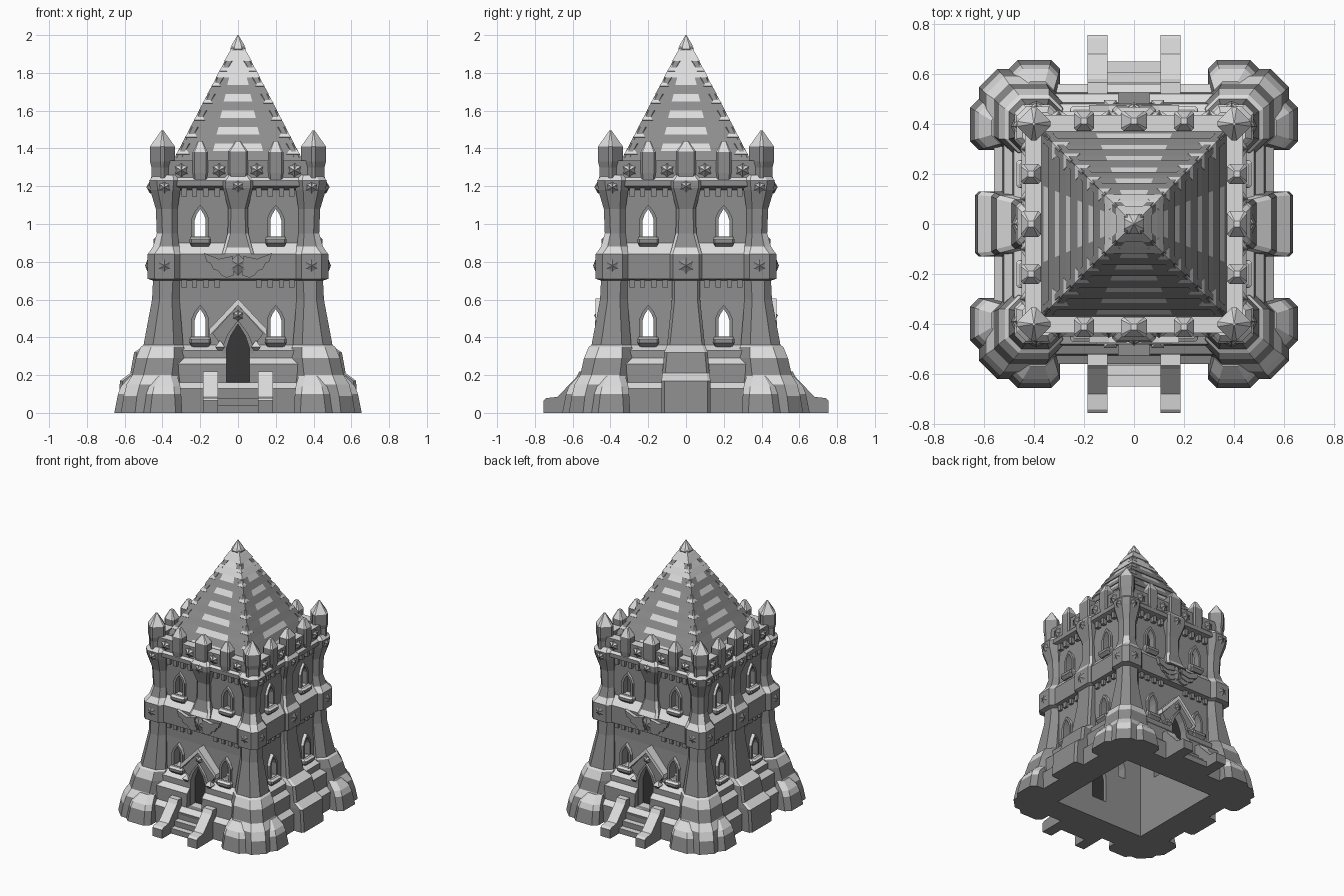
import bpy, bmesh, math
from mathutils import Matrix, Vector

if "Cube" in bpy.data.objects:
    bpy.data.objects.remove(bpy.data.objects["Cube"])

def material(name, v):
    m = bpy.data.materials.new(name)
    m.diffuse_color = (v, v, v, 1)
    m.use_nodes = True
    m.node_tree.nodes["Principled BSDF"].inputs["Base Color"].default_value = m.diffuse_color
    return m

STONE, PALE, DARK = 0, 1, 2
MATS = [material("stone_grey", 0.27), material("pale_grey", 0.72), material("door_dark", 0.04)]

def add(name, verts, faces, k=0, pale=0.3, mat=STONE):
    """Mesh turned k quarter turns; upward faces become pale."""
    me = bpy.data.meshes.new(name)
    R = Matrix.Rotation(k * math.pi / 2, 4, 'Z')
    me.from_pydata([R @ Vector(v) for v in verts], [], faces)
    bm = bmesh.new()
    bm.from_mesh(me)
    bmesh.ops.recalc_face_normals(bm, faces=bm.faces)
    bm.normal_update()
    for f in bm.faces:
        f.material_index = PALE if mat == STONE and f.normal.z > pale else mat
    bm.to_mesh(me)
    bm.free()
    for m in MATS:
        me.materials.append(m)
    ob = bpy.data.objects.new(name, me)
    bpy.context.collection.objects.link(ob)
    return ob

def tower(name, rings, **kw):
    """Stack of chamfered rectangles (x0, x1, y0, y1, z, chamfer)."""
    v, f = [], []
    for a, b, c, d, z, e in rings:
        v += [(a+e, c, z), (b-e, c, z), (b, c+e, z), (b, d-e, z),
              (b-e, d, z), (a+e, d, z), (a, d-e, z), (a, c+e, z)]
    for i in range(len(rings) - 1):
        for j in range(8):
            n = (j + 1) % 8
            f.append((i*8+j, i*8+n, i*8+8+n, i*8+8+j))
    f += [tuple(range(8)), tuple(range(len(v) - 8, len(v)))]
    return add(name, v, f, **kw)

def prism(name, pts, a, b, axis='y', **kw):
    """Outline extruded along y (points x,z) or along x (points y,z)."""
    P = (lambda p, t: (p[0], t, p[1])) if axis == 'y' else (lambda p, t: (t, p[0], p[1]))
    n = len(pts)
    v = [P(p, a) for p in pts] + [P(p, b) for p in pts]
    f = [tuple(range(n)), tuple(range(n, 2*n))]
    f += [(i, (i+1) % n, n+(i+1) % n, n+i) for i in range(n)]
    return add(name, v, f, **kw)

def box(name, x0, x1, y0, y1, z0, z1, **kw):
    return prism(name, [(x0, z0), (x1, z0), (x1, z1), (x0, z1)], y0, y1, **kw)

def arch(cx, z, w, h):
    return [(cx-w, z), (cx+w, z), (cx+w, z+h*.6), (cx+w*.65, z+h*.8), (cx, z+h),
            (cx-w*.65, z+h*.8), (cx-w, z+h*.6)]

def frame(name, outer, inner, y0, y1, **kw):
    n = len(outer)
    v = [(x, y, z) for y in (y0, y1) for loop in (outer, inner) for x, z in loop]
    f = []
    for i in range(n):
        j = (i + 1) % n
        f += [(i, j, n+j, n+i), (2*n+i, 2*n+j, 3*n+j, 3*n+i),
              (i, j, 2*n+j, 2*n+i), (n+i, n+j, 3*n+j, 3*n+i)]
    return add(name, v, f, **kw)

def star(name, cx, cz, y, r, depth=.02, **kw):
    v = [(cx, y-depth, cz), (cx, y+.02, cz)]
    for i in range(12):
        t, q = i*math.pi/6, r if i % 2 == 0 else r*.7
        v.append((cx+q*math.sin(t), y, cz+q*math.cos(t)))
    f = [(s, 2+i, 2+(i+1) % 12) for s in (0, 1) for i in range(12)]
    return add(name, v, f, pale=.6, **kw)

def gem(name, c, r, h, **kw):
    x, y, z = c
    v = [(x-r, y-r, z), (x+r, y-r, z), (x+r, y+r, z), (x-r, y+r, z), (x, y, z+h), (x, y, z-h)]
    return add(name, v, [(i, (i+1) % 4, s) for i in range(4) for s in (4, 5)], **kw)

def cut(ob, cutters):
    for c in cutters:
        m = ob.modifiers.new("cut", 'BOOLEAN')
        m.operation, m.solver, m.object = 'DIFFERENCE', 'EXACT', c
    bpy.context.view_layer.update()
    dg = bpy.context.evaluated_depsgraph_get()
    me = bpy.data.meshes.new_from_object(ob.evaluated_get(dg))
    ob.modifiers.clear()
    ob.data = me

# Cutters: hollow inside, window shafts, door shaft
hollow = box("cutter_hollow", -.37, .37, -.37, .37, -.1, 1.19, pale=9)
WIN = [(x, z) for x in (-.2, .2) for z in (.405, .935)]
OPEN = (.029, .145)
shafts = [prism("cutter_window", arch(x, z, *OPEN), -.8, .8, k=k, pale=9) for k in (0, 1) for x, z in WIN]
door_cut = prism("cutter_door", arch(0, .16, .062, .31), -.8, .8, pale=9)

# Main walls with stepped base, middle band and cornice
WALL = [(0, .56), (.13, .56), (.16, .525), (.26, .52), (.29, .485), (.33, .48), (.36, .43), (.6, .41), (.7, .41),
        (.71, .45), (.84, .45), (.875, .42), (.9, .40), (1.18, .40), (1.2, .45), (1.23, .45), (1.25, .43)]
walls = tower("walls", [(-h, h, -h, h, z, .01) for z, h in WALL])
cut(walls, [hollow, door_cut] + shafts)

# Corner pillars: z, outer reach, inner reach, chamfer
CORNER = [(0, .62, .29, .075), (.09, .605, .29, .07), (.15, .59, .30, .07), (.2, .56, .29, .06), (.29, .54, .28, .06),
          (.35, .515, .285, .055), (.36, .50, .29, .05), (.6, .455, .31, .04), (.7, .45, .31, .035),
          (.71, .478, .30, .035), (.84, .478, .30, .035), (.88, .45, .31, .035), (.95, .43, .32, .03),
          (1.08, .435, .32, .03), (1.18, .465, .305, .04), (1.23, .47, .30, .04), (1.26, .445, .31, .035)]
PILASTER = [(0, .13, .635), (.17, .13, .625), (.21, .125, .57), (.32, .115, .55), (.36, .10, .49), (.6, .075, .455),
            (.7, .075, .45), (.71, .085, .472), (.84, .085, .472), (.875, .075, .45), (.95, .055, .43),
            (1.08, .052, .43), (1.19, .08, .465), (1.23, .08, .465), (1.26, .06, .445)]

for k in range(4):
    front = k % 2 == 0
    pillar = tower("corner_pillar", [(-o, -i, -o, -i, z, c) for z, o, i, c in CORNER], k=k)
    cut(pillar, [hollow])
    # Foot boulders of the corner
    for flip in (0, 1):
        rings = []
        for z, s in ((0, 0), (.1, .02), (.14, .035), (.195, .085)):
            a, b = (-.50+s*.6, -.295-s*.3), (-.655+s, -.42)
            rings.append((*a, *b, z, .035) if not flip else (*b, *a, z, .035))
        tower("foot_boulder", rings, k=k)
    # Middle pilaster, full height on the sides, upper half on front and back
    start = 8 if front else 0
    tower("pilaster", [(-h, h, -o, -.38, z, .015) for z, h, o in PILASTER[start:]], k=k)
    # Windows with frame and sill
    for x, z in WIN:
        y = -.44 if z < .6 else -.418
        frame("window_frame", arch(x, z-.015, .046, .182), arch(x, z, *OPEN), y, -.38, k=k)
        tower("window_sill", [(x-.045, x+.045, y-.01, -.38, z-.055, .01), (x-.056, x+.056, y-.03, -.38, z-.035, .01),
                              (x-.056, x+.056, y-.03, -.38, z-.015, .01), (x-.05, x+.05, y-.015, -.38, z-.003, .01)], k=k)
    # Small corbels under both bands
    for s in (-1, 1):
        for x in (.11, .17, .23, .285):
            for z in (.665, 1.145):
                box("corbel", s*x-.014, s*x+.014, -.428, -.39, z, z+.05, k=k)
    # Parapet with capped merlons
    box("parapet", -.40, .40, -.435, -.37, 1.23, 1.335, k=k)
    for x, h, top in ((-.2, .04, 1.38), (0, .052, 1.385), (.2, .04, 1.38)):
        yc = -.412
        tower("merlon", [(x-h*.85, x+h*.85, yc-.035, yc+.035, 1.23, .008), (x-h, x+h, yc-.04, yc+.04, 1.27, .01),
                         (x-h, x+h, yc-.04, yc+.04, top, .01), (x-.012, x+.012, yc-.012, yc+.012, 1.44, .003)], k=k)
    tower("corner_merlon", [(-.40-h, -.40+h, -.40-h, -.40+h, z, h*.85)
                            for z, h in ((1.22, .06), (1.3, .058), (1.33, .066), (1.41, .066), (1.495, .006))], k=k)
    # Star bosses
    for x in (-.3, -.1, .1, .3):
        star("parapet_star", x, 1.285, -.435, .038, k=k)
    for x in (-.39, .39):
        star("band_star", x, .78, -.472, .05, k=k)
        star("cornice_star", x, 1.195, -.465, .036, k=k)
    star("cornice_star", 0, 1.2, -.462, .036, k=k)
    if not front:
        star("band_star", 0, .78, -.47, .05, k=k)
        continue
    # Winged ornament on the band
    star("wing_boss", 0, .785, -.46, .06, k=k)
    for s in (-1, 1):
        for i, pts in enumerate((((.03, .83), (.10, .815), (.18, .845), (.165, .80), (.10, .775), (.03, .79)),
                                 ((.03, .80), (.10, .785), (.15, .80), (.13, .76), (.08, .745), (.03, .76)),
                                 ((.03, .77), (.08, .755), (.11, .76), (.09, .73), (.06, .715), (.02, .73)))):
            prism("wing_feather", [(s*x, z) for x, z in pts], -.475+i*.006, -.44, pale=.8, k=k)
    # Porch with gable and dark door
    porch = prism("porch", [(-.105, .10), (.105, .10), (.105, .38), (.135, .42), (0, .57), (-.135, .42), (-.105, .38)],
                  -.465, -.375, k=k, pale=.9)
    cut(porch, [door_cut])
    frame("door_frame", arch(0, .145, .082, .345), arch(0, .16, .06, .31), -.482, -.40, k=k)
    prism("door", arch(0, .155, .07, .32), -.425, -.40, mat=DARK, k=k)
    for s in (-1, 1):
        prism("gable_slab", [(0, .605), (s*.15, .445), (s*.15, .41), (0, .57)], -.48, -.38, mat=PALE, k=k)
        gem("porch_knob", (s*.095, -.47, .35), .025, .035, k=k)
        # Stair side walls
        prism("stair_cheek", [(-.755, 0), (-.755, .065), (-.74, .078), (-.68, .085), (-.58, .19), (-.565, .22),
                              (-.42, .22), (-.42, 0)], s*.105, s*.185, axis='x', k=k)
    star("gable_star", 0, .515, -.467, .03, k=k)
    # Stairs
    for i in range(4):
        box("stair_step", -.11, .11, -.65+i*.042, -.40, 0, .04*(i+1), k=k)

# Roof: stepped courses with pale stripes up the middle of each side
def half(z):
    return .515 * (2.0 - z)

prof, zs = [], [1.25 + .0875*i for i in range(9)]
for a, b in zip(zs, zs[1:]):
    m = a + (b-a)*.55
    prof += [(half(a)+.002, a), (half(m), m), (half(b)-.005, b)]
for k in range(4):
    v = [(u*h, -h, z) for h, z in prof for u in (-1, -.42, .42, 1)]
    f = [(i*4+c, i*4+c+1, i*4+c+5, i*4+c+4) for i in range(len(prof)-1) for c in range(3)]
    roof = add("roof_side", v, f, k=k, pale=9)
    for p in roof.data.polygons:
        i, c = divmod(p.index, 3)
        if (c == 1 and i % 3 == 1) or prof[i][1] > 1.77:
            p.material_index = PALE
    # Corner rib with pale crockets
    tower("roof_rib", [(-.37, -.32, -.37, -.32, 1.285, .012), (-.022, .022, -.022, .022, 1.955, .008)], k=k, pale=.6)
    for z in (1.37, 1.46, 1.55, 1.64, 1.73, 1.81):
        r = .016 + .06*half(z)
        q = half(z) - r*.9
        gem("roof_crocket", (-q, -q, z), r, r*1.5, k=k)

# Finial
tower("finial", [(-h, h, -h, h, z, h*.5) for z, h in ((1.90, .035), (1.93, .04), (1.95, .032), (2.0, .002))])

# Remove the cutters
for c in [hollow, door_cut] + shafts:
    bpy.data.objects.remove(c, do_unlink=True)
